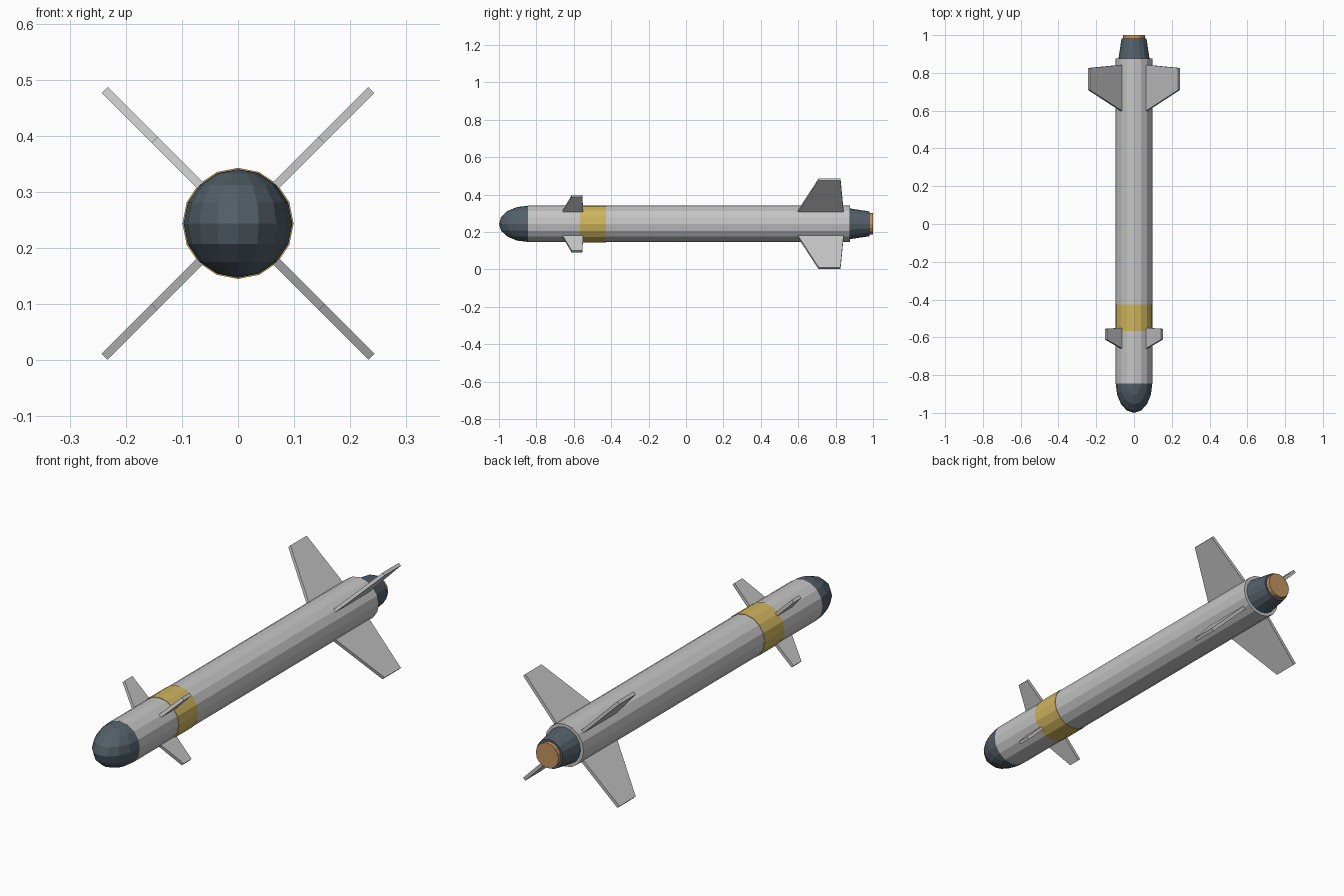
import bpy, bmesh, math
from mathutils import Matrix

cube = bpy.data.objects.get("Cube")
if cube:
    bpy.data.objects.remove(cube, do_unlink=True)

AXIS_Z = 0.244
SIDES = 16


def material(name, rgb):
    mat = bpy.data.materials.new(name)
    mat.use_nodes = True
    mat.diffuse_color = (*rgb, 1)
    mat.node_tree.nodes["Principled BSDF"].inputs["Base Color"].default_value = (*rgb, 1)
    return mat


light_grey = material("light grey", (0.56, 0.56, 0.565))
slate = material("dark slate", (0.085, 0.115, 0.14))
yellow = material("band yellow", (0.62, 0.46, 0.11))
copper = material("nozzle copper", (0.56, 0.30, 0.12))


def add_object(name, bm, mat):
    bmesh.ops.recalc_face_normals(bm, faces=bm.faces)
    mesh = bpy.data.meshes.new(name)
    bm.to_mesh(mesh)
    bm.free()
    mesh.materials.append(mat)
    obj = bpy.data.objects.new(name, mesh)
    obj.location.z = AXIS_Z
    bpy.context.collection.objects.link(obj)
    return obj


def tube(name, y0, y1, r0, r1, mat):
    """Capped cone or cylinder along y, from y0 to y1."""
    bm = bmesh.new()
    turn = Matrix.Translation((0, (y0 + y1) / 2, 0)) @ Matrix.Rotation(-math.pi / 2, 4, 'X')
    bmesh.ops.create_cone(bm, cap_ends=True, segments=SIDES, radius1=r0,
                          radius2=r1, depth=y1 - y0, matrix=turn)
    return add_object(name, bm, mat)


def fin(name, outline, angle, thickness=0.015):
    """Flat plate from (radius, y) points, turned about the body axis."""
    bm = bmesh.new()
    face = bm.faces.new([bm.verts.new((r, y, -thickness / 2)) for r, y in outline])
    side = bmesh.ops.extrude_face_region(bm, geom=[face])["geom"]
    moved = [v for v in side if isinstance(v, bmesh.types.BMVert)]
    bmesh.ops.translate(bm, verts=moved, vec=(0, 0, thickness))
    obj = add_object(name, bm, light_grey)
    obj.rotation_euler.y = angle
    return obj


# Body, coloured band, tail cone and nozzle
tube("body", -0.845, 0.876, 0.097, 0.097, light_grey)
tube("warning_band", -0.566, -0.427, 0.099, 0.099, yellow)
tube("tail_cone", 0.87, 0.982, 0.083, 0.066, slate)
tube("exhaust_nozzle", 0.96, 1.0, 0.057, 0.057, copper)

# Rounded nose: stretched sphere half sunk in the body
bm = bmesh.new()
bmesh.ops.create_uvsphere(bm, u_segments=SIDES, v_segments=SIDES // 2, radius=1,
                          matrix=Matrix.Diagonal((0.0968, 0.155, 0.0968, 1)))
add_object("nose", bm, slate).location.y = -0.845

# Four front and four rear fins in an X layout
front_outline = [(0.088, -0.662), (0.211, -0.611), (0.211, -0.555), (0.088, -0.549)]
rear_outline = [(0.088, 0.595), (0.336, 0.709), (0.336, 0.826), (0.088, 0.843)]
places = ["lower_left", "lower_right", "upper_right", "upper_left"]
for i, place in enumerate(places):
    angle = math.pi / 4 + i * math.pi / 2
    fin("front_fin_" + place, front_outline, angle)
    fin("rear_fin_" + place, rear_outline, angle)
